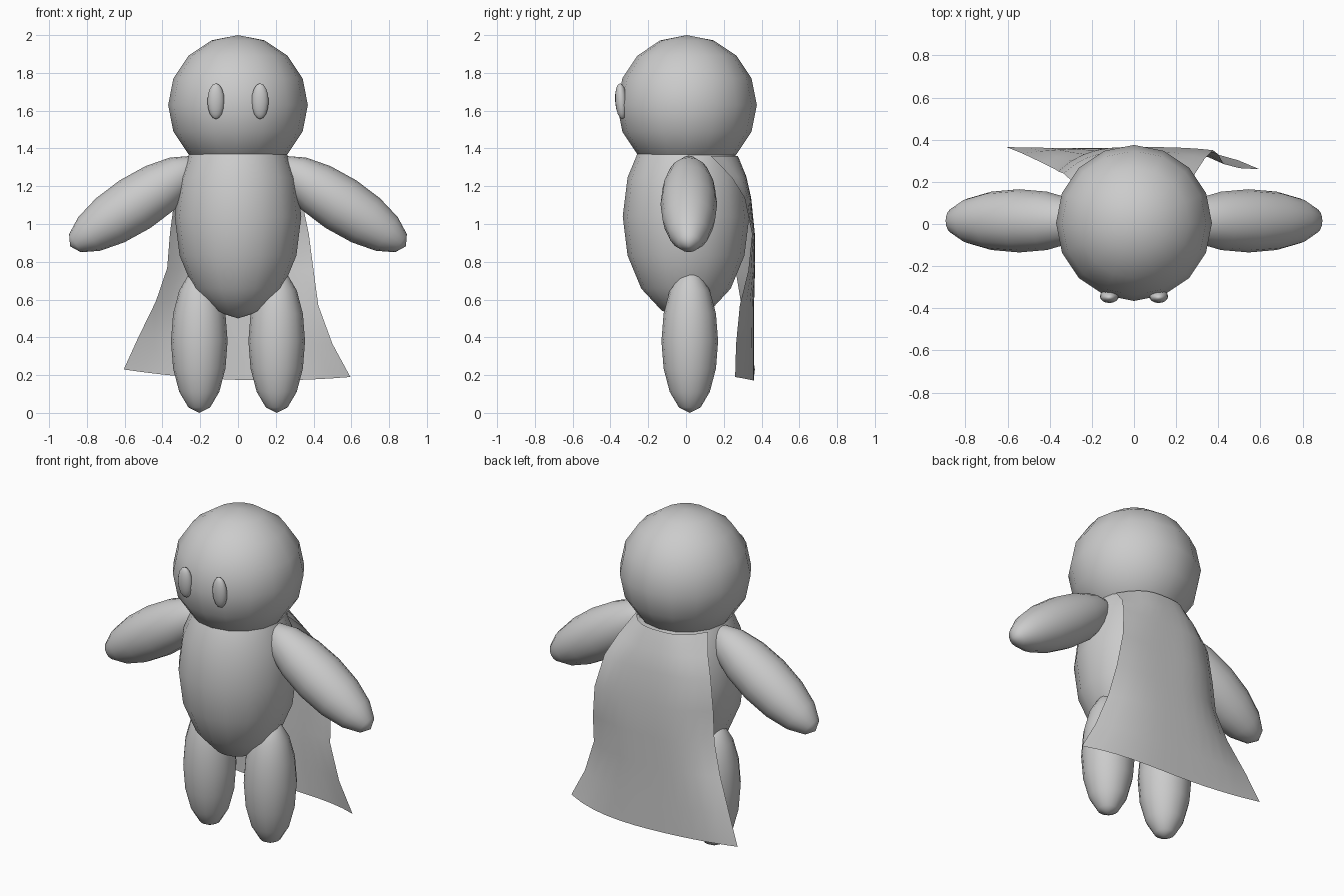
import bpy
import math

cube = bpy.data.objects.get("Cube")
if cube:
    bpy.data.objects.remove(cube, do_unlink=True)

# One plain grey for the whole figure
grey = bpy.data.materials.new("plain_grey")
grey.use_nodes = True
tone = (0.6, 0.6, 0.6, 1)
grey.diffuse_color = tone
grey.node_tree.nodes["Principled BSDF"].inputs["Base Color"].default_value = tone


def finish(obj, name):
    obj.name = name
    obj.data.materials.append(grey)
    for face in obj.data.polygons:
        face.use_smooth = True
    return obj


def ellipsoid(name, centre, radii, tilt=0):
    """Low-poly sphere stretched to an ellipsoid and turned about the y axis."""
    bpy.ops.mesh.primitive_uv_sphere_add(segments=16, ring_count=8, location=centre)
    obj = bpy.context.object
    obj.scale = radii
    obj.rotation_euler.y = tilt
    return finish(obj, name)


# Head and torso
ellipsoid("head", (0, 0.005, 1.63), (0.37, 0.37, 0.37))
ellipsoid("torso", (0, 0, 1.04), (0.335, 0.335, 0.54))

# Paired limbs and eyes
for side, label in ((1, "left"), (-1, "right")):
    ellipsoid(label + "_arm", (side * 0.545, 0.015, 1.105), (0.15, 0.15, 0.41),
              side * math.radians(123))
    ellipsoid(label + "_leg", (side * 0.205, 0.02, 0.38), (0.15, 0.15, 0.38))
    eye = ellipsoid(label + "_eye", (side * 0.117, -0.343, 1.65), (0.045, 0.032, 0.095))
    eye.rotation_euler.x = math.radians(4)

# Cape: each row holds height, right edge x and y, left edge x and y, back y
rows = [
    (1.36, -0.24, 0.13, 0.24, 0.13, 0.275),
    (1.25, -0.29, 0.20, 0.29, 0.24, 0.32),
    (1.14, -0.335, 0.24, 0.335, 0.31, 0.345),
    (0.95, -0.36, 0.25, 0.375, 0.35, 0.365),
    (0.76, -0.375, 0.26, 0.40, 0.33, 0.365),
    (0.58, -0.435, 0.29, 0.425, 0.285, 0.36),
    (0.38, -0.53, 0.335, 0.50, 0.265, 0.36),
    (0.21, -0.605, 0.365, 0.595, 0.26, 0.36),
]
columns = 12
verts, faces = [], []
for r, (z, x0, y0, x1, y1, back) in enumerate(rows):
    sag = (r / (len(rows) - 1)) ** 2
    for c in range(columns + 1):
        u = 2 * c / columns - 1
        edge_y = y0 if u < 0 else y1
        y = back + (edge_y - back) * abs(u) ** 3
        x = x0 + (x1 - x0) * (u + 1) / 2
        verts.append((x, y, z - sag * (0.02 * u + 0.035 * (1 - u * u))))
        if r and c:
            i = r * (columns + 1) + c
            above = i - columns - 1
            faces.append((i, i - 1, above - 1, above))
mesh = bpy.data.meshes.new("cape")
mesh.from_pydata(verts, [], faces)
cape = bpy.data.objects.new("cape", mesh)
bpy.context.collection.objects.link(cape)
finish(cape, "cape")
